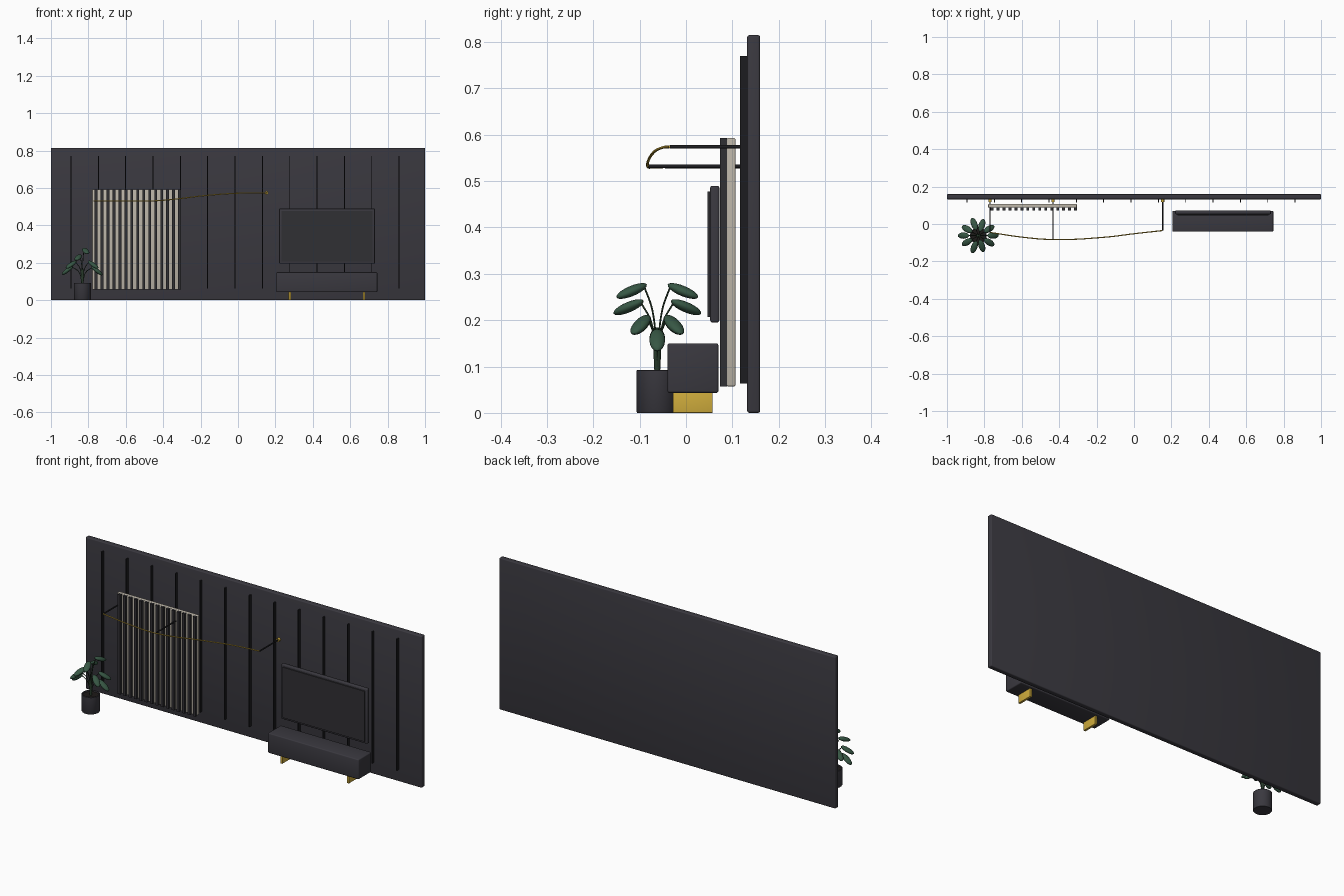
import bpy, bmesh, math
from mathutils import Vector, Matrix

if "Cube" in bpy.data.objects:
    bpy.data.objects.remove(bpy.data.objects["Cube"])


def material(name, rgb):
    m = bpy.data.materials.new(name)
    m.diffuse_color = (*rgb, 1)
    m.use_nodes = True
    m.node_tree.nodes["Principled BSDF"].inputs["Base Color"].default_value = m.diffuse_color
    return m


CHARCOAL = material("charcoal", (0.042, 0.040, 0.050))
DARK = material("dark_slat", (0.030, 0.029, 0.034))
BLACK = material("black_metal", (0.012, 0.012, 0.014))
BEIGE = material("beige", (0.50, 0.46, 0.39))
BRASS = material("brass", (0.62, 0.41, 0.045))
LEAF = material("leaf_green", (0.038, 0.095, 0.058))
STEM = material("stem_green", (0.022, 0.045, 0.025))
SOIL = material("soil", (0.012, 0.010, 0.009))


def finish(name, bm, mat, smooth=False):
    me = bpy.data.meshes.new(name)
    bm.to_mesh(me)
    bm.free()
    me.materials.append(mat)
    ob = bpy.data.objects.new(name, me)
    bpy.context.collection.objects.link(ob)
    if smooth:
        bpy.ops.object.select_all(action='DESELECT')
        ob.select_set(True)
        bpy.context.view_layer.objects.active = ob
        bpy.ops.object.shade_smooth_by_angle(angle=math.radians(40))
    return ob


def add_box(bm, lo, hi):
    lo, hi = Vector(lo), Vector(hi)
    mat = Matrix.Translation((lo + hi) / 2) @ Matrix.Diagonal((*(hi - lo), 1))
    bmesh.ops.create_cube(bm, size=1, matrix=mat)


def box(name, lo, hi, mat, bevel=0.0):
    bm = bmesh.new()
    add_box(bm, lo, hi)
    if bevel:
        bmesh.ops.bevel(bm, geom=bm.edges[:], offset=bevel, segments=3,
                        profile=0.5, affect='EDGES')
    return finish(name, bm, mat, bevel > 0)


def cylinder(name, a, b, r, mat, sides=16, r2=None):
    a, b = Vector(a), Vector(b)
    rot = (b - a).to_track_quat('Z', 'Y').to_matrix().to_4x4()
    bm = bmesh.new()
    bmesh.ops.create_cone(bm, cap_ends=True, segments=sides, radius1=r,
                          radius2=r if r2 is None else r2, depth=(b - a).length,
                          matrix=Matrix.Translation((a + b) / 2) @ rot)
    return finish(name, bm, mat, True)


def tube(name, points, r, mat):
    cu = bpy.data.curves.new(name, 'CURVE')
    cu.dimensions = '3D'
    cu.bevel_depth = r
    cu.bevel_resolution = 2
    cu.use_fill_caps = True
    cu.resolution_u = 10
    sp = cu.splines.new('BEZIER')
    sp.bezier_points.add(len(points) - 1)
    for bp, p in zip(sp.bezier_points, points):
        bp.co = p
        bp.handle_left_type = bp.handle_right_type = 'AUTO'
    cu.materials.append(mat)
    ob = bpy.data.objects.new(name, cu)
    bpy.context.collection.objects.link(ob)
    return ob


# Wall panel with thin vertical battens
box("wall", (-1, 0.132, 0), (1, 0.16, 0.815), CHARCOAL, 0.005)
bm = bmesh.new()
for i in range(13):
    x = -0.893 + i * 0.1462
    add_box(bm, (x - 0.0025, 0.116, 0.063), (x + 0.0025, 0.133, 0.77))
finish("wall_battens", bm, BLACK)

# Light panel with dark slats
box("panel_board", (-0.78, 0.087, 0.057), (-0.305, 0.107, 0.593), BEIGE, 0.004)
bm = bmesh.new()
for i in range(15):
    x = -0.759 + i * 0.0319
    add_box(bm, (x - 0.0075, 0.073, 0.057), (x + 0.0075, 0.088, 0.593))
finish("panel_slats", bm, DARK)

# Curved brass rail on three arms
tube("brass_rail", [(-0.77, -0.045, 0.531), (-0.6, -0.07, 0.530),
                    (-0.433, -0.083, 0.532), (-0.15, -0.07, 0.562),
                    (0.0, -0.052, 0.572), (0.153, -0.035, 0.574)], 0.003, BRASS)
for x, y, z in ((-0.77, -0.045, 0.531), (-0.433, -0.083, 0.532), (0.153, -0.035, 0.574)):
    cylinder("rail_arm", (x, y, z), (x, 0.125, z), 0.0038, BLACK, 12)
    cylinder("arm_mount", (x, 0.118, z), (x, 0.133, z), 0.009, BRASS, 20)

# Television
box("tv_body", (0.22, 0.052, 0.195), (0.732, 0.072, 0.49), CHARCOAL, 0.005)
box("tv_screen", (0.232, 0.046, 0.207), (0.72, 0.0525, 0.478), DARK)

# Low cabinet on brass feet
box("cabinet", (0.205, -0.04, 0.043), (0.745, 0.07, 0.15), CHARCOAL, 0.005)
for x in (0.277, 0.673):
    box("cabinet_foot", (x - 0.006, -0.028, 0), (x + 0.006, 0.057, 0.045), BRASS, 0.001)

# Plant pot, lathed with a recessed top
PX, PY = -0.832, -0.062
bm = bmesh.new()
profile = [(0.0, 0.0), (0.043, 0.0), (0.045, 0.003), (0.045, 0.091),
           (0.043, 0.093), (0.040, 0.093), (0.039, 0.082), (0.0, 0.082)]
vs = [bm.verts.new((PX + r, PY, z)) for r, z in profile]
edges = [bm.edges.new(p) for p in zip(vs, vs[1:])]
bmesh.ops.spin(bm, geom=vs + edges, cent=(PX, PY, 0), axis=(0, 0, 1),
               angle=math.tau, steps=32)
bmesh.ops.remove_doubles(bm, verts=bm.verts[:], dist=1e-5)
bmesh.ops.recalc_face_normals(bm, faces=bm.faces[:])
finish("pot", bm, CHARCOAL, True)
cylinder("soil", (PX, PY, 0.08), (PX, PY, 0.086), 0.039, SOIL, 32)
cylinder("stem_base", (PX, PY, 0.084), (PX, PY, 0.165), 0.006, STEM, 12, 0.010)

# Drooping leaves on arched stems: azimuth, reach, height, droop in degrees
leaves = [(0, 0.078, 0.157, 38), (180, 0.080, 0.160, 38)]
for s in (1, -1):
    leaves += [(s * 72, 0.058, 0.263, 22), (s * 110, 0.066, 0.228, 22),
               (s * 32, 0.068, 0.190, 32), (s * 150, 0.070, 0.190, 32)]
for az, reach, h, droop in leaves:
    a, d = math.radians(az), math.radians(droop)
    turn = Matrix.Translation((PX, PY, 0)) @ Matrix.Rotation(a, 4, 'Z')
    bm = bmesh.new()
    bmesh.ops.create_uvsphere(bm, u_segments=16, v_segments=10, radius=1)
    bm.transform(turn @ Matrix.Translation((reach, 0, h)) @ Matrix.Rotation(d, 4, 'Y')
                 @ Matrix.Diagonal((0.037, 0.017, 0.011, 1)))
    finish("leaf", bm, LEAF, True)
    inner = (reach - 0.03 * math.cos(d), 0, h + 0.03 * math.sin(d))
    mid = (inner[0] * 0.35, 0, 0.09 + (inner[2] - 0.09) * 0.7)
    tube("leaf_stem", [turn @ Vector(p) for p in ((0.002, 0, 0.085), mid, inner)],
         0.002, STEM)
